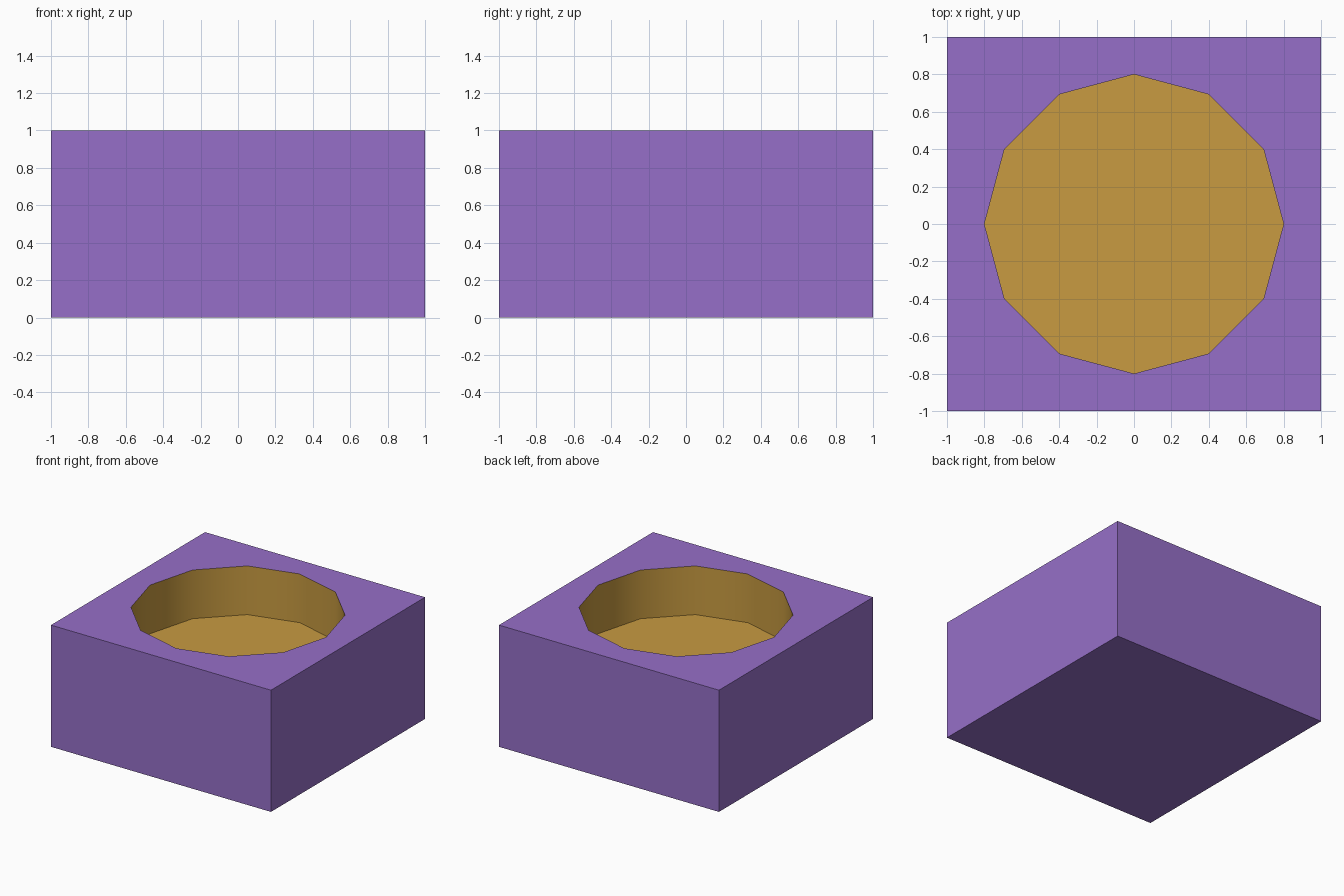
import bpy
import math

if "Cube" in bpy.data.objects:
    bpy.data.objects.remove(bpy.data.objects["Cube"])


def material(name, color):
    m = bpy.data.materials.new(name)
    m.diffuse_color = (*color, 1.0)
    m.use_nodes = True
    m.node_tree.nodes["Principled BSDF"].inputs["Base Color"].default_value = m.diffuse_color
    return m


purple = material("purple", (0.305, 0.159, 0.578))
ochre = material("ochre", (0.578, 0.328, 0.053))

# Twelve-sided cutter for the round recess, floor at z = 0.6
bpy.ops.mesh.primitive_cylinder_add(vertices=12, radius=0.8, depth=0.8, location=(0, 0, 1.0))
cutter = bpy.context.object
cutter.name = "recess_cutter"

# Square block
bpy.ops.mesh.primitive_cube_add(size=2, location=(0, 0, 0.5), scale=(1, 1, 0.5))
block = bpy.context.object
block.name = "block"
bpy.ops.object.transform_apply(location=True, rotation=False, scale=True)
block.data.materials.append(purple)
block.data.materials.append(ochre)

# Cut the recess
cut = block.modifiers.new("recess", 'BOOLEAN')
cut.operation = 'DIFFERENCE'
cut.solver = 'EXACT'
cut.object = cutter
bpy.ops.object.modifier_apply(modifier=cut.name)
bpy.data.objects.remove(cutter, do_unlink=True)

# Recess faces: every corner lies within the recess radius
for face in block.data.polygons:
    corners = [block.data.vertices[i].co for i in face.vertices]
    inside = all(math.hypot(c.x, c.y) < 0.81 for c in corners)
    face.material_index = 1 if inside else 0

# Smooth recess wall, sharp block edges
bpy.ops.object.shade_smooth_by_angle(angle=math.radians(35))
